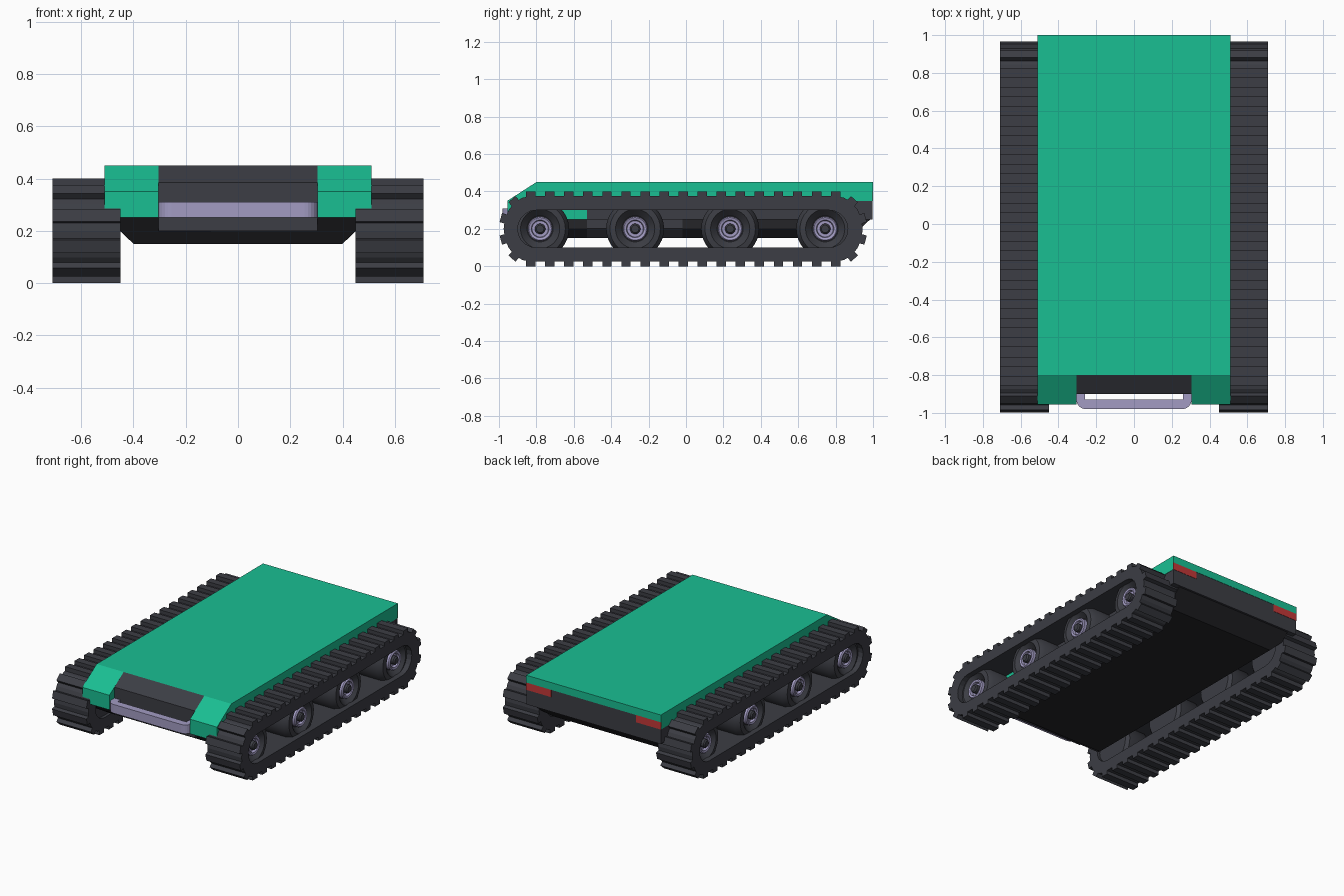
import bpy, bmesh
from math import sin, cos, pi, atan2
from mathutils import Matrix, Vector

if "Cube" in bpy.data.objects:
    bpy.data.objects.remove(bpy.data.objects["Cube"])


def material(name, rgb):
    m = bpy.data.materials.new(name)
    m.diffuse_color = (*rgb, 1)
    m.use_nodes = True
    m.node_tree.nodes["Principled BSDF"].inputs["Base Color"].default_value = m.diffuse_color
    return m


GREEN = material("green_paint", (0.01, 0.52, 0.29))
DARK = material("dark_grey", (0.045, 0.047, 0.058))
BLACK = material("underbody_black", (0.018, 0.018, 0.022))
METAL = material("pale_metal", (0.36, 0.33, 0.54))
RED = material("red_lens", (0.55, 0.04, 0.04))


def finish(name, bm, mat, mirror=False, smooth=False):
    bmesh.ops.recalc_face_normals(bm, faces=bm.faces)
    me = bpy.data.meshes.new(name)
    bm.to_mesh(me)
    bm.free()
    ob = bpy.data.objects.new(name, me)
    bpy.context.collection.objects.link(ob)
    me.materials.append(mat)
    if mirror:
        ob.modifiers.new("mirror", 'MIRROR')
    if smooth:
        bpy.ops.object.select_all(action='DESELECT')
        ob.select_set(True)
        bpy.context.view_layer.objects.active = ob
        bpy.ops.object.shade_smooth_by_angle(angle=0.6)
    return ob


def prism(name, pts, axis, a, b, mat, mirror=False):
    """Extrude a 2D profile from a to b along an axis."""
    place = {'x': lambda p, t: (t, p[0], p[1]),
             'y': lambda p, t: (p[0], t, p[1]),
             'z': lambda p, t: (p[0], p[1], t)}[axis]
    bm = bmesh.new()
    lo = [bm.verts.new(place(p, a)) for p in pts]
    hi = [bm.verts.new(place(p, b)) for p in pts]
    bm.faces.new(lo)
    bm.faces.new(hi)
    n = len(pts)
    for i in range(n):
        j = (i + 1) % n
        bm.faces.new((lo[i], lo[j], hi[j], hi[i]))
    return finish(name, bm, mat, mirror)


def box(name, x, y, z, mat, mirror=False):
    pts = [(y[0], z[0]), (y[1], z[0]), (y[1], z[1]), (y[0], z[1])]
    return prism(name, pts, 'x', x[0], x[1], mat, mirror)


def lathe(name, profile, y, z, mat, seg=32):
    """Spin an (x, radius) profile around an axle along x, on both sides."""
    bm = bmesh.new()
    rings = [[bm.verts.new((x, y + r * cos(2 * pi * k / seg), z + r * sin(2 * pi * k / seg)))
              for k in range(seg)] for x, r in profile]
    for r0, r1 in zip(rings, rings[1:]):
        for k in range(seg):
            m = (k + 1) % seg
            bm.faces.new((r0[k], r0[m], r1[m], r1[k]))
    bm.faces.new(rings[0])
    bm.faces.new(rings[-1])
    return finish(name, bm, mat, True, True)


# Green upper body
box("top_deck", (-.51, .51), (-.80, .996), (.35, .45), GREEN)
box("rear_deck_edge", (-.51, .51), (.99, 1.0), (.40, .45), GREEN)
box("front_side_panel", (.30, .51), (-.80, -.53), (.25, .352), GREEN, True)
prism("front_corner", [(-.80, .45), (-.955, .35), (-.955, .25), (-.80, .25)],
      'x', .305, .51, GREEN, True)

# Grey nose, skirt and rear panel
prism("nose_panel", [(-.80, .45), (-.90, .385), (-.90, .20), (-.80, .20)],
      'x', -.305, .305, DARK)
box("side_skirt", (-.508, .508), (-.53, .995), (.25, .351), DARK)
box("rear_panel", (-.509, .509), (.985, .998), (.25, .401), DARK)
box("tail_light", (.32, .51), (.98, 1.0), (.35, .40), RED, True)

# Black lower hull with chamfered sides and sloped ends
hull = prism("lower_hull", [(-.45, .255), (-.45, .20), (-.40, .15),
                            (.40, .15), (.45, .20), (.45, .255)],
             'y', -.895, .99, BLACK)
for v in hull.data.vertices:
    if v.co.z < .16:
        v.co.y += .08 if v.co.y < 0 else -.12
    elif v.co.z < .21 and v.co.y > 0:
        v.co.y -= .06
prism("hull_side_panel", [(.402, .152), (.453, .202), (.453, .252), (.40, .252)],
      'y', -.53, -.02, DARK, True)

# U-shaped front bumper with rounded corners
r = .05
corner = [(.305 - r + r * cos(t * pi / 12), -.93 - r * sin(t * pi / 12)) for t in range(7)]
half = [(.26, -.93), (.26, -.89), (.305, -.89)] + corner
prism("front_bumper", half + [(-x, y) for x, y in reversed(half)], 'z', .25, .31, METAL)


# Tracks: oval belt with cross-bars
def oval(y0, y1, ry, rz, n=10):
    pts = []
    for yc, start in ((y1, -pi / 2), (y0, pi / 2)):
        for k in range(n + 1):
            a = start + pi * k / n
            pts.append((yc + ry * cos(a), .20 + rz * sin(a)))
    return pts


bm = bmesh.new()
X0, X1 = .45, .71
outer = oval(-.83, .80, .145, .175)
inner = oval(-.80, .765, .10, .10)
loops = [[bm.verts.new((x, *p)) for p in pts]
         for pts, x in ((outer, X0), (outer, X1), (inner, X1), (inner, X0))]
n = len(outer)
for la, lb in zip(loops, loops[1:] + loops[:1]):
    for i in range(n):
        j = (i + 1) % n
        bm.faces.new((la[i], la[j], lb[j], lb[i]))


def tread(y, z, angle):
    mat = (Matrix.Translation(((X0 + X1) / 2, y, z)) @ Matrix.Rotation(angle, 4, 'X')
           @ Matrix.Diagonal((X1 - X0, .05, .05, 1)))
    bmesh.ops.create_cube(bm, size=1, matrix=mat)


COUNT = 17
for i in range(COUNT):
    y = -.83 + 1.63 * i / (COUNT - 1)
    tread(y, .375, 0)
    tread(y, .025, 0)
for yc, s in ((-.83, -1), (.80, 1)):
    for deg in (-54, -18, 18, 54):
        a = deg * pi / 180
        tread(yc + s * .143 * cos(a), .20 + .173 * sin(a),
              s * (atan2(sin(a) / .175, cos(a) / .145)))
# bring the tread ends to the overall limits
for v in bm.verts:
    v.co.z = min(max(v.co.z, 0), .40)
    v.co.y = max(v.co.y, -1.0)
finish("track", bm, DARK, True)

# Road wheels: tyre, metal rim ring and hub cap
for i in range(4):
    y = -.78 + .508 * i
    lathe("wheel_tyre_%d" % i,
          [(.47, .10), (.47, .135), (.49, .155), (.64, .155), (.67, .135), (.675, .105),
           (.665, .095), (.64, .07)], y, .20, DARK)
    lathe("wheel_rim_%d" % i,
          [(.60, .066), (.665, .066), (.672, .06), (.668, .047), (.65, .043)], y, .20, METAL)
    lathe("hub_cap_%d" % i,
          [(.60, .028), (.672, .028), (.68, .02)], y, .20, DARK)
